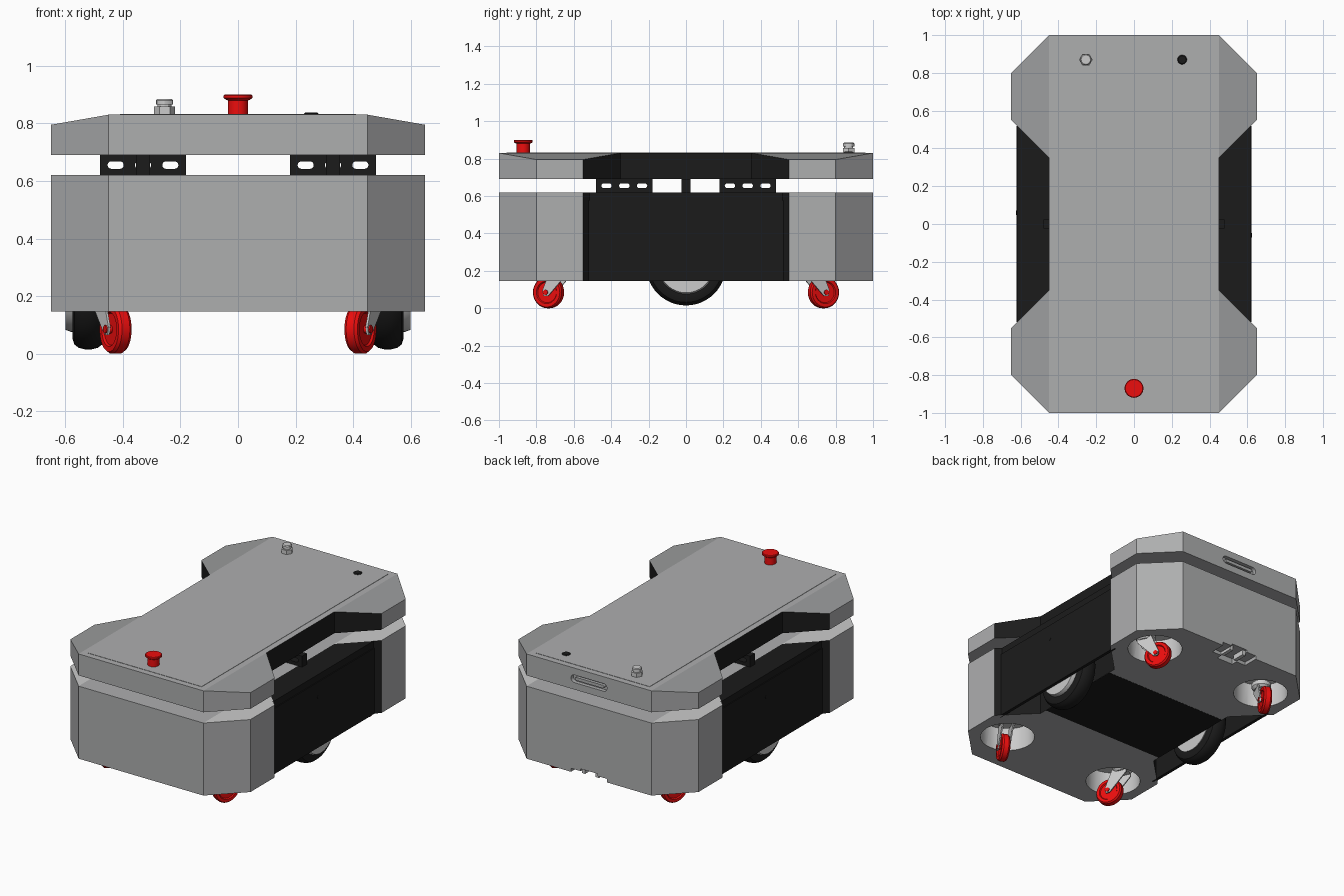
import bpy, bmesh, math
from mathutils import Vector

if "Cube" in bpy.data.objects:
    bpy.data.objects.remove(bpy.data.objects["Cube"])


def material(name, rgb):
    m = bpy.data.materials.new(name)
    m.diffuse_color = (*rgb, 1)
    m.use_nodes = True
    m.node_tree.nodes["Principled BSDF"].inputs["Base Color"].default_value = m.diffuse_color
    return m


BLACK = material("black", (0.011, 0.011, 0.011))
RED = material("red", (0.84, 0.004, 0.004))
GREY = material("shell_grey", (0.42, 0.425, 0.43))
WING = material("wing_grey", (0.33, 0.335, 0.34))
METAL = material("metal_grey", (0.56, 0.56, 0.56))
X, Y, Z = Vector((1, 0, 0)), Vector((0, 1, 0)), Vector((0, 0, 1))
FLOOR = .147   # underside of the body


def mesh_object(name, verts, faces, mats, index=None):
    me = bpy.data.meshes.new(name)
    me.from_pydata([tuple(v) for v in verts], [], faces)
    for m in mats:
        me.materials.append(m)
    if index:
        me.polygons.foreach_set("material_index", index)
    bm = bmesh.new()
    bm.from_mesh(me)
    bmesh.ops.recalc_face_normals(bm, faces=bm.faces)
    bm.to_mesh(me)
    bm.free()
    ob = bpy.data.objects.new(name, me)
    bpy.context.collection.objects.link(ob)
    return ob


def prism(name, pts, origin, u, v, thick, mat=METAL):
    """Flat profile in the u/v plane, thickened evenly about the origin."""
    n = u.cross(v).normalized() * thick / 2
    c = len(pts)
    base = [Vector(origin) + u * a + v * b for a, b in pts]
    verts = [p - n for p in base] + [p + n for p in base]
    faces = [list(range(c)), list(range(c, 2 * c))]
    faces += [[i, (i + 1) % c, c + (i + 1) % c, c + i] for i in range(c)]
    return mesh_object(name, verts, faces, (mat,))


def box(name, lo, hi, mat=METAL):
    pts = [(lo[0], lo[1]), (hi[0], lo[1]), (hi[0], hi[1]), (lo[0], hi[1])]
    return prism(name, pts, (0, 0, (lo[2] + hi[2]) / 2), X, Y, hi[2] - lo[2], mat)


def lathe(name, profile, loc, axis=Z, mat=METAL, segs=32):
    """Closed solid from (radius, height) points turned about the axis."""
    q = axis.to_track_quat('Z', 'Y')
    verts, faces, k = [], [], len(profile)
    for s in range(segs):
        a = 2 * math.pi * s / segs
        verts += [q @ Vector((r * math.cos(a), r * math.sin(a), h)) for r, h in profile]
        t = (s + 1) % segs
        faces += [[s * k + i, t * k + i, t * k + i + 1, s * k + i + 1] for i in range(k - 1)]
    faces += [[s * k for s in range(segs)], [s * k + k - 1 for s in range(segs)]]
    ob = mesh_object(name, verts, faces, (mat,))
    ob.location = loc
    bpy.ops.object.select_all(action='DESELECT')
    ob.select_set(True)
    bpy.context.view_layer.objects.active = ob
    bpy.ops.object.shade_smooth_by_angle(angle=math.radians(30))
    return ob


def stadium(w, h, n=8):
    r = h / 2
    pts = []
    for cx, start in ((w / 2 - r, -90), (r - w / 2, 90)):
        for i in range(n + 1):
            a = math.radians(start + 180 * i / n)
            pts.append((cx + r * math.cos(a), r * math.sin(a)))
    return pts


def cut(ob, cutters):
    bpy.context.view_layer.objects.active = ob
    for c in cutters:
        c.hide_render = True
        m = ob.modifiers.new("cut", 'BOOLEAN')
        m.operation, m.solver, m.object = 'DIFFERENCE', 'EXACT', c
        m.material_mode = 'TRANSFER'
        bpy.ops.object.modifier_apply(modifier=m.name)
        bpy.data.objects.remove(c)


def waisted_block(name, z0, z_mid, z_side, wing):
    """Chamfered block with a waist notch on both sides; notch walls are black."""
    right = [(.45, -1), (.65, -.8), (.65, -.55), (.45, -.35),
             (.45, .35), (.65, .55), (.65, .8), (.45, 1)]
    pts = right + [(-x, -y) for x, y in right]
    verts = [(x, y, z0) for x, y in pts]
    verts += [(x, y, z_mid if abs(x) < .5 else z_side) for x, y in pts]
    caps = [[0, 1, 2, 3], [4, 5, 6, 7], [8, 9, 10, 11], [12, 13, 14, 15],
            [0, 3, 4, 7, 8, 11, 12, 15]]
    faces = caps + [[i + 16 for i in f] for f in caps]
    index = [0] * 5 + [2] * 4 + [0]
    for i in range(16):
        j = (i + 1) % 16
        faces.append([i, j, j + 16, i + 16])
        index.append(1 if i % 8 in (2, 3, 4) else 0)
    return mesh_object(name, verts, faces, (GREY, BLACK, wing), index)


# Lower body with caster wells and a rear docking recess
body = waisted_block("lower_body", FLOOR, .62, .62, GREY)
wells = [lathe("well_cutter", [(.165, 0), (.165, .25)], (sx * .42, sy * .70, .05))
         for sx in (-1, 1) for sy in (-1, 1)]
cut(body, wells + [box("dock_cutter", (-.13, .9, .1), (.13, 1.1, .17), GREY),
                   box("dock_step_cutter", (-.06, .86, .1), (.06, 1.1, .185), GREY)])
for x in (-.05, .05):
    box("dock_contact", (x - .012, .9, .152), (x + .012, .985, .19))
box("belly_plate", (-.449, -.3, FLOOR - .001), (.449, .3, FLOOR + .003), BLACK)

# Upper cover with a rear handle recess
cover = waisted_block("upper_cover", .69, .83, .795, WING)
cut(cover, [prism("handle_cutter", stadium(.26, .05), (0, 1, .76), X, Z, .05, GREY)])
prism("handle_insert", stadium(.21, .02), (0, .985, .76), X, Z, .02, GREY)
box("top_plate", (-.41, -.96, .825), (.41, .96, .832), GREY)


# Slotted brackets carrying the cover
def bracket(loc, u):
    ob = prism("cover_bracket", [(-.15, -.036), (.15, -.036), (.15, .036), (-.15, .036)],
               loc, u, Z, .05, BLACK)
    cut(ob, [prism("slot_cutter", stadium(.056, .026),
                   Vector(loc) + u * d, u, Z, .1, BLACK) for d in (-.095, 0, .095)])


for sx in (-1, 1):
    bracket((sx * .33, 0, .655), X)
    for sy in (-1, 1):
        bracket((sx * .33, sy * .33, .655), Y)

for sx in (-1, 1):
    # Side skirt: top shelf, frame and raised panel
    shelf = [(.45, -.35), (.612, -.512), (.612, .512), (.45, .35)]
    prism("side_shelf", [(sx * x, y) for x, y in shelf], (0, 0, .6), X, Y, .04, BLACK)
    prism("side_frame", [(-.55, FLOOR), (.55, FLOOR), (.55, .6), (.53, .62), (-.53, .62),
                         (-.55, .6)], (sx * .609, 0, 0), Y, Z, .014, BLACK)
    prism("side_panel", [(-.52, FLOOR), (.52, FLOOR), (.52, .575), (-.52, .575)],
          (sx * .616, 0, 0), Y, Z, .012, BLACK)
    lathe("panel_lock", [(.012, 0), (.012, .003)],
          (sx * .621, -.06 * sx, .48), X * sx, BLACK, 16)

    # Drive wheel
    lathe("drive_tyre", [(.15, -.055), (.175, -.055), (.196, -.048), (.208, -.032), (.213, -.01),
                         (.213, .01), (.208, .032), (.196, .048), (.175, .055), (.15, .055)],
          (sx * .52, 0, .228), X * sx, BLACK, 48)
    lathe("drive_hub", [(.11, -.06), (.152, -.06), (.152, .06), (.145, .079), (.06, .079)],
          (sx * .52, 0, .228), X * sx, METAL, 48)

    # Swivel casters
    for sy in (-1, 1):
        roll = Vector((-.423 * sx, .906 * sy, 0))
        axle = Vector((.906 * sx, .423 * sy, 0))
        c = Vector((sx * .425, sy * .735, .085))
        lathe("caster_wheel", [(.04, -.018), (.055, -.018), (.06, -.025), (.078, -.025),
                               (.085, -.015), (.085, .015), (.078, .025), (.06, .025),
                               (.055, .018), (.04, .018)], c, axle, RED, 32)
        lathe("caster_axle", [(.014, -.042), (.014, .042)], c, axle, RED, 12)
        fork = [(.02, .008), (.012, -.02), (-.015, -.018), (-.125, .1), (-.125, .13), (-.03, .13)]
        for side in (-1, 1):
            prism("caster_fork", fork, c + axle * .033 * side, roll, Z, .008)
        pivot = c - roll * .083
        lathe("caster_swivel", [(.045, .2), (.06, .215), (.06, .24), (.04, .25), (.04, .3)],
              (pivot.x, pivot.y, 0))

# Controls on top
lathe("emergency_stop", [(.035, .825), (.035, .88), (.042, .882), (.05, .888),
                         (.05, .897), (.046, .9)], (0, -.87, 0), Z, RED)
lathe("connector_base", [(.036, .825), (.036, .858)], (-.255, .87, 0), Z, METAL, 6)
lathe("connector_neck", [(.024, .85), (.024, .866), (.03, .866), (.03, .88), (.025, .885)],
      (-.255, .87, 0), Z, METAL, 12)
lathe("round_button", [(.025, .825), (.025, .834), (.02, .838)], (.255, .87, 0), Z, BLACK, 24)
